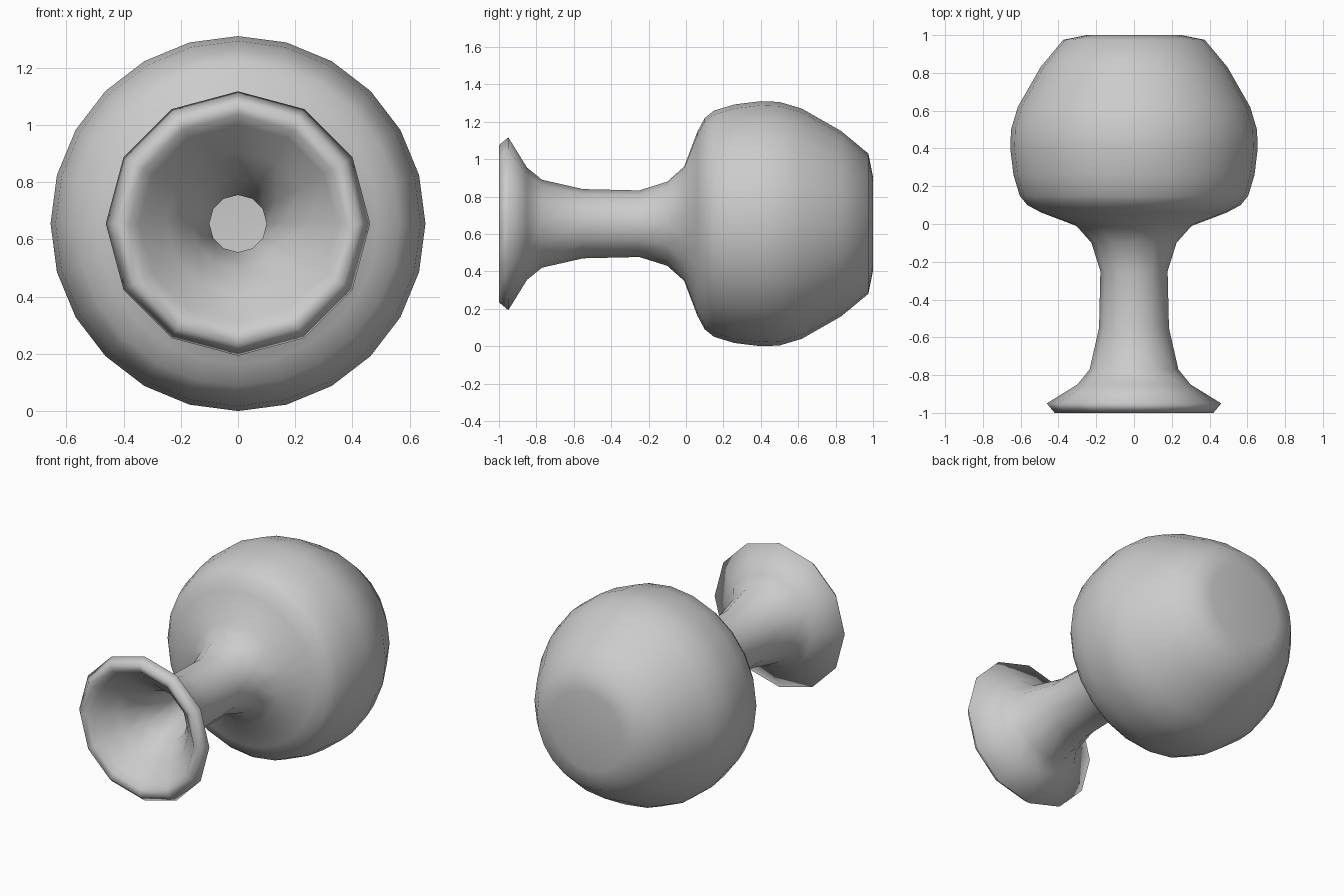
import bpy, bmesh
from math import cos, sin, tau

if "Cube" in bpy.data.objects:
    bpy.data.objects.remove(bpy.data.objects["Cube"])

AXIS_Z = 0.655

# (y, radius, sides): stem lining -> rim -> outer stem -> bulb -> flat end
PROFILE = [
    (-0.15, 0.11, 12), (-0.55, 0.10, 12), (-0.74, 0.16, 12),
    (-0.86, 0.25, 12), (-0.95, 0.345, 12), (-0.99, 0.38, 12),
    (-1.00, 0.42, 12), (-0.95, 0.462, 12), (-0.85, 0.30, 12),
    (-0.77, 0.235, 12), (-0.55, 0.185, 12), (-0.25, 0.178, 12),
    (-0.10, 0.225, 12), (-0.01, 0.305, 24), (0.06, 0.49, 24),
    (0.10, 0.565, 24), (0.15, 0.605, 24), (0.26, 0.638, 24),
    (0.40, 0.655, 24), (0.50, 0.651, 24), (0.62, 0.615, 24),
    (0.83, 0.495, 24), (0.975, 0.375, 24), (1.00, 0.25, 24),
]


def stitch(bm, a, b):
    """Join two rings; the second may have twice as many sides."""
    n, m = len(a), len(b)
    for i in range(n):
        j = (i + 1) % n
        if n == m:
            bm.faces.new((a[i], b[i], b[j], a[j]))
        else:
            p, q, r = b[2 * i], b[2 * i + 1], b[(2 * i + 2) % m]
            bm.faces.new((a[i], p, q))
            bm.faces.new((a[i], q, a[j]))
            bm.faces.new((a[j], q, r))


# Turned body: flared hollow foot, stem and rounded bulb
bm = bmesh.new()
previous = None
for y, radius, sides in PROFILE:
    ring = [bm.verts.new((radius * cos(tau * i / sides), y,
                          AXIS_Z + radius * sin(tau * i / sides)))
            for i in range(sides)]
    if previous:
        stitch(bm, previous, ring)
    previous = ring

# Closed flat end of the bulb
bm.faces.new(previous[::-1])
for face in bm.faces:
    face.smooth = True

mesh = bpy.data.meshes.new("flared_bulb")
bm.to_mesh(mesh)
bm.free()
body = bpy.data.objects.new("flared_bulb", mesh)
bpy.context.collection.objects.link(body)
